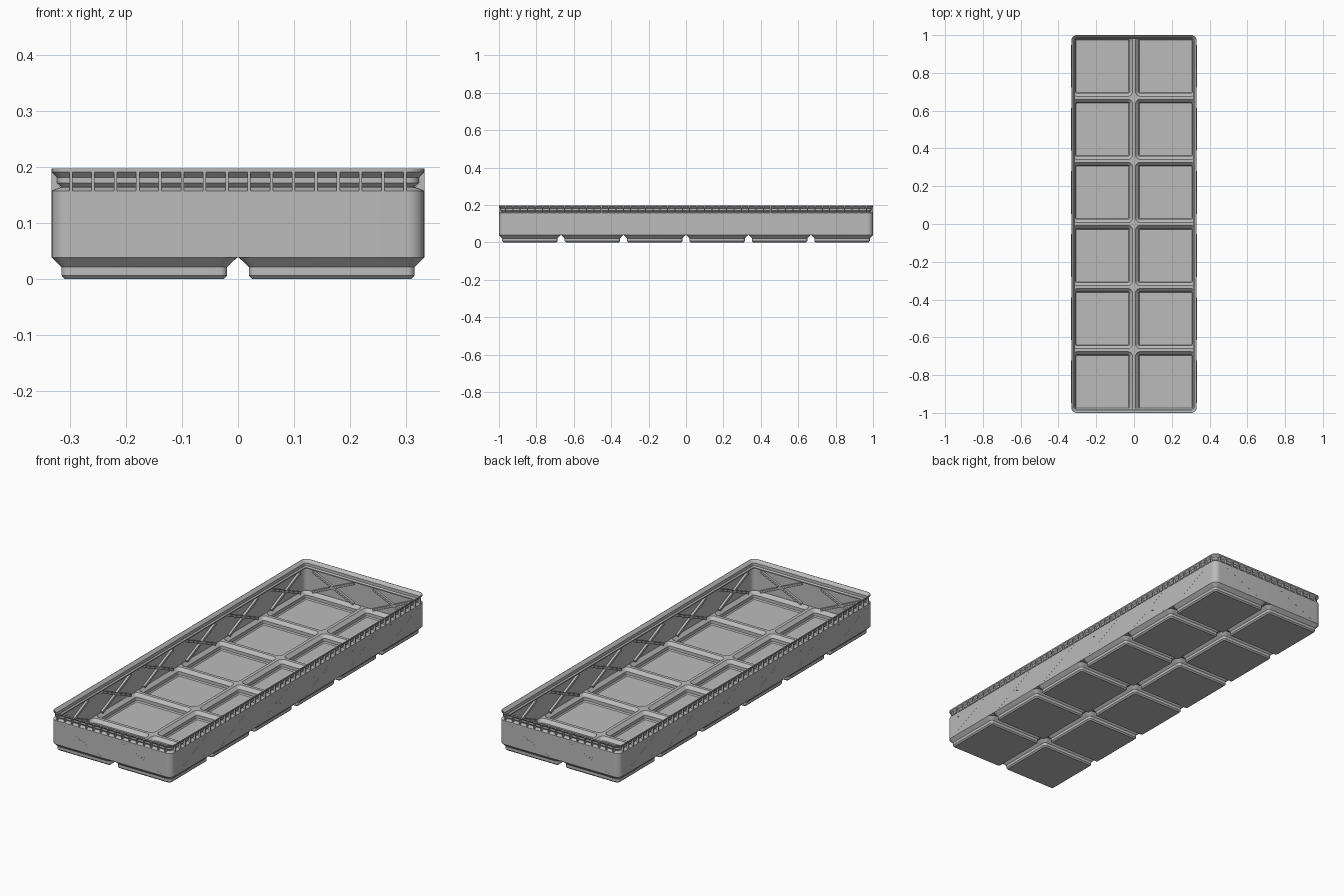
import bpy, bmesh, math
from mathutils import Vector

if "Cube" in bpy.data.objects:
    bpy.data.objects.remove(bpy.data.objects["Cube"])

P = 0.334            # cell pitch
HX, HY, R = 0.332, 1.0, 0.03
NX, NY = 2, 6

grey = bpy.data.materials.new("light grey plastic")
grey.diffuse_color = (0.5, 0.5, 0.5, 1)
grey.use_nodes = True
grey.node_tree.nodes["Principled BSDF"].inputs["Base Color"].default_value = grey.diffuse_color


def finish(bm, name):
    bmesh.ops.recalc_face_normals(bm, faces=bm.faces)
    me = bpy.data.meshes.new(name)
    bm.to_mesh(me)
    bm.free()
    ob = bpy.data.objects.new(name, me)
    bpy.context.collection.objects.link(ob)
    me.materials.append(grey)
    bpy.ops.object.select_all(action='DESELECT')
    ob.select_set(True)
    bpy.context.view_layer.objects.active = ob
    bpy.ops.object.shade_smooth_by_angle(angle=math.radians(30))
    return ob


def rounded(hx, hy, r, z, seg=8):
    """Rounded rectangle as a ring of points."""
    pts = []
    for q, (sx, sy) in enumerate([(1, 1), (-1, 1), (-1, -1), (1, -1)]):
        for i in range(seg + 1):
            a = (q + i / seg) * math.pi / 2
            pts.append(Vector((sx * (hx - r) + r * math.cos(a),
                               sy * (hy - r) + r * math.sin(a), z)))
    return pts


def loft(bm, rings, loop=False, cap=False):
    vs = [[bm.verts.new(p) for p in ring] for ring in rings]
    n = len(vs[0])
    for a, b in zip(vs, vs[1:] + vs[:1] if loop else vs[1:]):
        for i in range(n):
            j = (i + 1) % n
            bm.faces.new((a[i], a[j], b[j], b[i]))
    if cap:
        bm.faces.new(vs[-1])


def prism(bm, pts, ext):
    a = [bm.verts.new(p) for p in pts]
    b = [bm.verts.new(p + ext) for p in pts]
    bm.faces.new(a)
    bm.faces.new(b[::-1])
    for i in range(len(a)):
        j = (i + 1) % len(a)
        bm.faces.new((a[i], b[i], b[j], a[j]))


def clamp(p):
    """Keep a point inside the rounded outline of the tray."""
    x, y = min(abs(p.x), HX), min(abs(p.y), HY)
    dx, dy = x - (HX - R), y - (HY - R)
    if dx > 0 and dy > 0 and math.hypot(dx, dy) > R:
        k = R / math.hypot(dx, dy)
        x, y = HX - R + dx * k, HY - R + dy * k
    return Vector((math.copysign(x, p.x), math.copysign(y, p.y), p.z))


# Thin wall with a stepped stacking lip, (inset, height) pairs
outer = [(0, .038), (0, .157), (.0155, .163), (.0155, .165), (.0095, .171),
         (.0095, .181), (0, .1905), (0, .197)]
inner = [(.0015, .197), (.015, .1835), (.015, .169), (.0207, .163),
         (.0207, .158), (.005, .152), (.005, .043)]
bm = bmesh.new()
loft(bm, [rounded(HX - i, HY - i, R - i, z) for i, z in outer + inner], loop=True)
finish(bm, "wall_and_lip")

# Feet underneath and pockets inside, joined by the web between cells
foot = [(.165, .030, .038), (.1477, .0127, .021), (.1477, .0127, .0064), (.1415, .0065, 0)]
pocket = [(.159, .024, .043), (.1435, .0095, .0275), (.1435, .0095, .012), (.139, .005, .0065)]
for name, prof in (("feet", foot), ("floor_pockets", pocket)):
    bm = bmesh.new()
    for cx in range(NX):
        for cy in range(NY):
            c = Vector(((cx - (NX - 1) / 2) * P, (cy - (NY - 1) / 2) * P, 0))
            rings = [rounded(h, h, r, z) for h, r, z in prof]
            web = []
            for p in rings[0]:
                k = (P / 2) / max(abs(p.x), abs(p.y))
                web.append(clamp(Vector((p.x * k, p.y * k, p.z)) + c))
            loft(bm, [web] + [[p + c for p in ring] for ring in rings], cap=True)
    finish(bm, name)

# The four walls: along direction, outward direction, distance, cells, rib pitch, rib count
X, Y, Z = Vector((1, 0, 0)), Vector((0, 1, 0)), Vector((0, 0, 1))
walls = [(X, -Y, HY, NX, .0397, 16), (X, Y, HY, NX, .0397, 16),
         (Y, X, HX, NY, .0394, 50), (Y, -X, HX, NY, .0394, 50)]

# Small upright ribs that carry the lip
bm = bmesh.new()
section = [(0, .156), (.0155, .1635), (.0098, .171), (.0098, .181), (0, .191)]
w = .0055
for along, out, dist, cells, pitch, count in walls:
    for k in range(count):
        u = (k - (count - 1) / 2) * pitch
        prism(bm, [along * (u - w / 2) + out * (dist - i) + Z * z for i, z in section],
              along * w)
finish(bm, "lip_ribs")

# Crossed stiffening ribs inside each wall cell, with a hairline seam outside
bm_rib, bm_seam = bmesh.new(), bmesh.new()


def bar(bm, along, out, dist, u, s, off, width, i0, i1):
    a, b = Vector((u - .113, .096 - s * .051)), Vector((u + .113, .096 + s * .051))
    d = (b - a).normalized()
    n = Vector((-d.y, d.x))
    q = [a + n * (off - width / 2), b + n * (off - width / 2),
         b + n * (off + width / 2), a + n * (off + width / 2)]
    prism(bm, [along * p.x + Z * p.y + out * (dist - i0) for p in q], out * (i0 - i1))


for along, out, dist, cells, pitch, count in walls:
    for c in range(cells):
        u = (c - (cells - 1) / 2) * P
        for s in (-1, 1):
            for off in (-.003, .003):
                bar(bm_rib, along, out, dist, u, s, off, .0055, .004, .016)
            bar(bm_seam, along, out, dist, u, s, 0, .001, -.0003, .002)
finish(bm_rib, "cross_ribs")
finish(bm_seam, "cross_seams")
